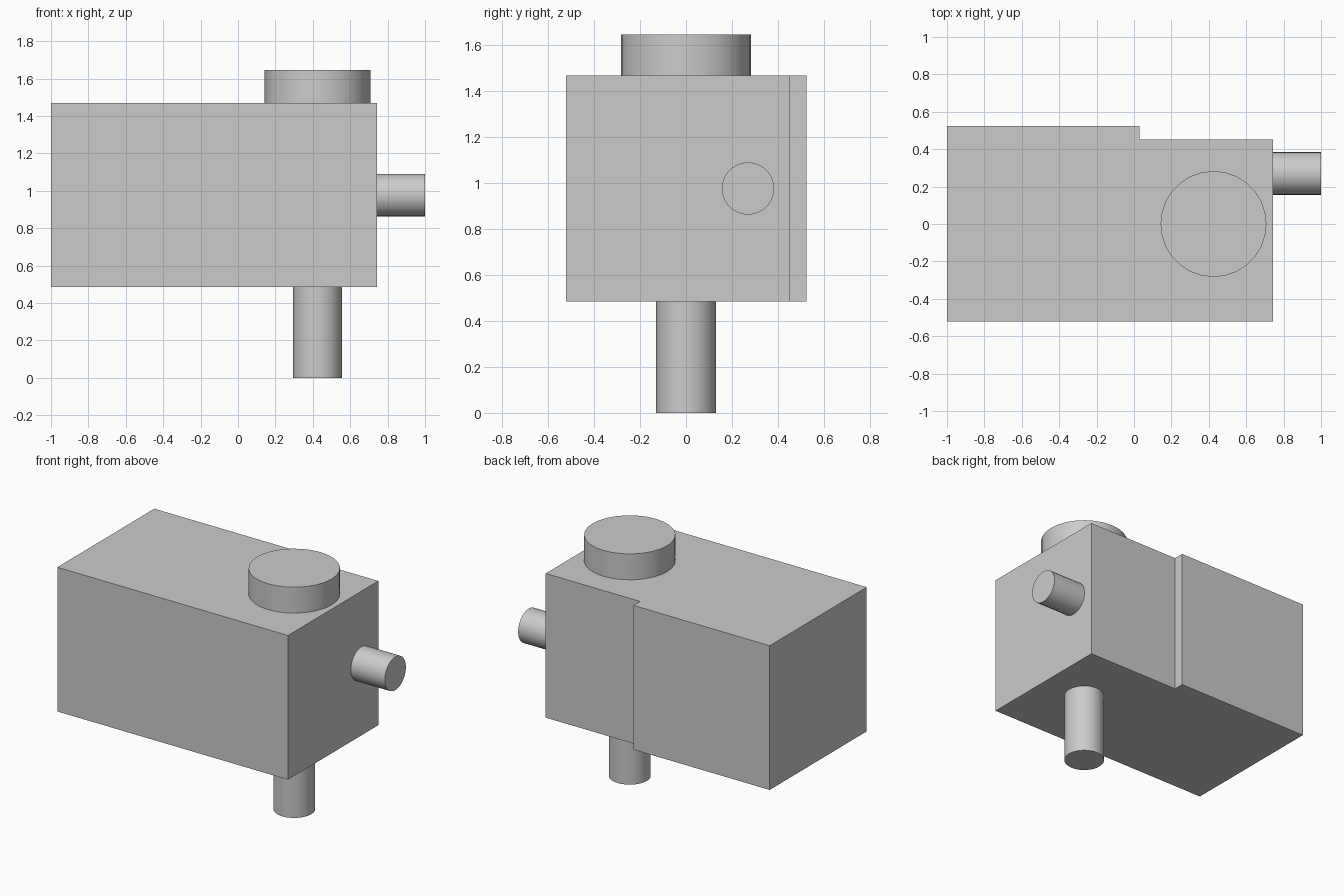
import bpy
import bmesh
import math
from mathutils import Vector

cube = bpy.data.objects.get("Cube")
if cube:
    bpy.data.objects.remove(cube, do_unlink=True)

grey = bpy.data.materials.new("light_grey")
grey.use_nodes = True
colour = (0.6, 0.6, 0.6, 1)
grey.diffuse_color = colour
grey.node_tree.nodes["Principled BSDF"].inputs["Base Color"].default_value = colour

BOTTOM, TOP = 0.485, 1.47
SHAFT_X = 0.425


def prism(name, outline, z0, z1):
    """Extrude a flat outline upwards."""
    bm = bmesh.new()
    face = bm.faces.new([bm.verts.new((x, y, z0)) for x, y in outline])
    moved = bmesh.ops.extrude_face_region(bm, geom=[face])["geom"]
    verts = [v for v in moved if isinstance(v, bmesh.types.BMVert)]
    bmesh.ops.translate(bm, verts=verts, vec=(0, 0, z1 - z0))
    bmesh.ops.recalc_face_normals(bm, faces=bm.faces)
    mesh = bpy.data.meshes.new(name)
    bm.to_mesh(mesh)
    bm.free()
    obj = bpy.data.objects.new(name, mesh)
    bpy.context.collection.objects.link(obj)
    mesh.materials.append(grey)


def cylinder(name, start, end, radius):
    """Smooth-sided cylinder between two points."""
    start, end = Vector(start), Vector(end)
    axis = end - start
    bpy.ops.mesh.primitive_cylinder_add(
        vertices=28, radius=radius, depth=axis.length,
        location=(start + end) / 2,
        rotation=axis.to_track_quat("Z", "Y").to_euler())
    obj = bpy.context.object
    obj.name = name
    obj.data.materials.append(grey)
    bpy.ops.object.shade_smooth_by_angle(angle=math.radians(30))


# Housing with a shallow step along its back
prism("housing", [(-1, -0.522), (0.743, -0.522), (0.743, 0.453),
                  (0.03, 0.453), (0.03, 0.525), (-1, 0.525)], BOTTOM, TOP)

# Round cap, lower shaft and side shaft
cylinder("top_cap", (SHAFT_X, 0, TOP), (SHAFT_X, 0, 1.647), 0.283)
cylinder("lower_shaft", (SHAFT_X, 0, 0), (SHAFT_X, 0, BOTTOM), 0.13)
cylinder("side_shaft", (0.743, 0.27, 0.977), (1, 0.27, 0.977), 0.114)
